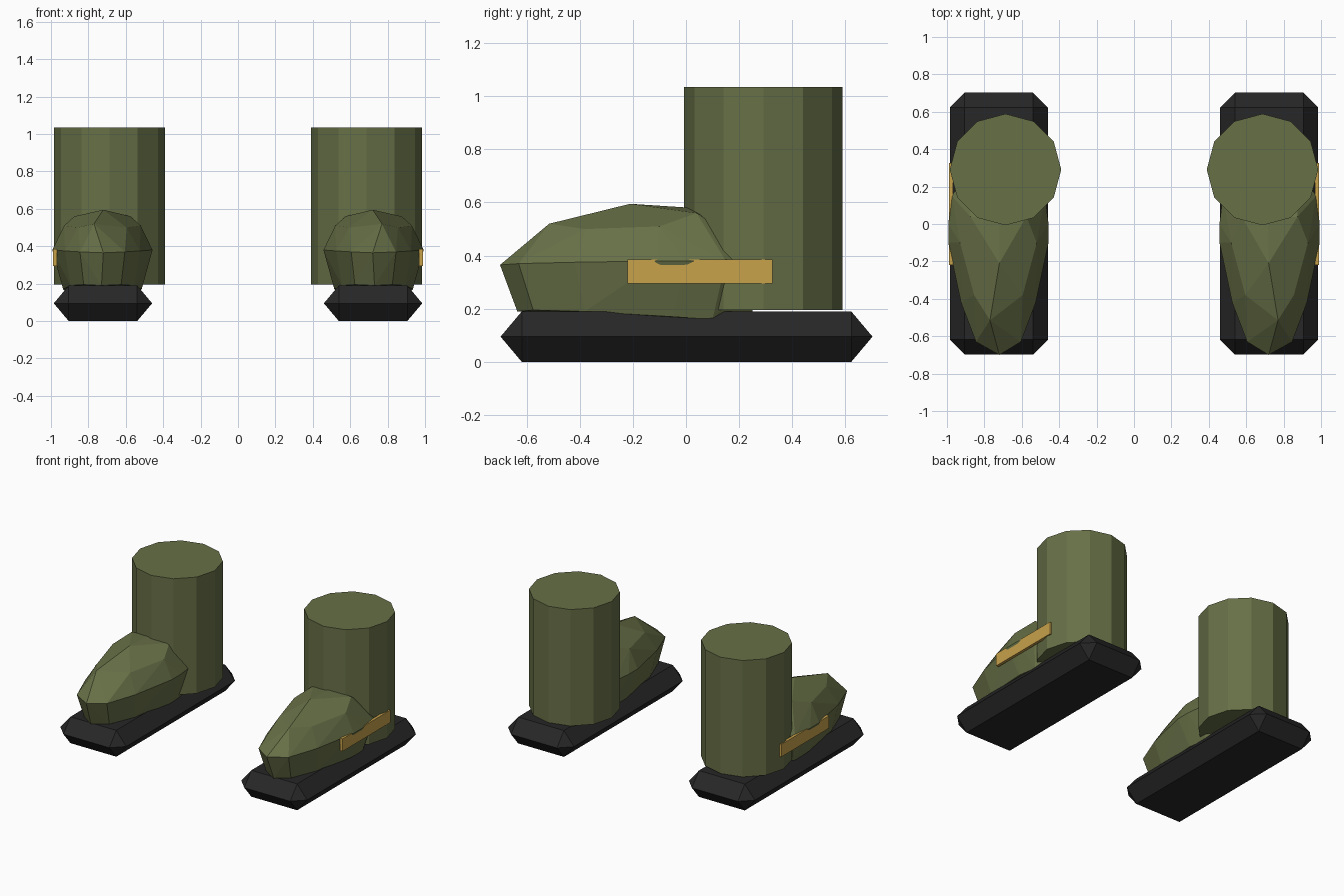
import bpy, bmesh, math
from mathutils import Vector

if "Cube" in bpy.data.objects:
    bpy.data.objects.remove(bpy.data.objects["Cube"])


def material(name, rgb):
    m = bpy.data.materials.new(name)
    m.diffuse_color = (*rgb, 1)
    m.use_nodes = True
    m.node_tree.nodes["Principled BSDF"].inputs["Base Color"].default_value = m.diffuse_color
    return m


GREEN = material("olive green", (0.135, 0.16, 0.062))
BLACK = material("sole black", (0.02, 0.02, 0.02))
GOLD = material("buckle gold", (0.58, 0.36, 0.07))


def finish(bm, name, mat):
    """Make an object on the +x boot and a mirrored copy on the -x boot."""
    bmesh.ops.recalc_face_normals(bm, faces=bm.faces)
    for side in ("right", "left"):
        me = bpy.data.meshes.new(f"{side}_{name}")
        bm.to_mesh(me)
        me.materials.append(mat)
        bpy.context.collection.objects.link(bpy.data.objects.new(me.name, me))
        bmesh.ops.scale(bm, vec=(-1, 1, 1), verts=bm.verts)
        bmesh.ops.reverse_faces(bm, faces=bm.faces)
    bm.free()


def hull(points):
    """Faceted convex solid around a set of points."""
    bm = bmesh.new()
    for p in points:
        bm.verts.new(p)
    r = bmesh.ops.convex_hull(bm, input=bm.verts)
    loose = [v for v in bm.verts if not v.link_faces]
    bmesh.ops.delete(bm, geom=loose, context='VERTS')
    bmesh.ops.dissolve_limit(bm, angle_limit=0.02, verts=bm.verts, edges=bm.edges)
    return bm


# Sole: block with every edge chamfered up to its mid height
cx, cy, a, b, c, h = 0.722, 0.002, 0.263, 0.70, 0.08, 0.19
pts = []
for sx in (-1, 1):
    for sy in (-1, 1):
        for x, y, z in ((a, b - c, h / 2), (a - c, b, h / 2),
                        (a - c, b - c, 0), (a - c, b - c, h)):
            pts.append((cx + sx * x, cy + sy * y, z))
finish(hull(pts), "sole", BLACK)

# Leg shaft: twelve-sided cylinder
bm = bmesh.new()
bmesh.ops.create_cone(bm, cap_ends=True, segments=12, radius1=0.298,
                      radius2=0.298, depth=0.84)
bmesh.ops.translate(bm, verts=bm.verts, vec=(0.687, 0.291, 0.615))
finish(bm, "leg_shaft", GREEN)

# Foot: faceted toe dome, half-outlines mirrored about its middle line
half = [
    # widest line
    (0.12, -0.63, 0.37), (0.20, -0.42, 0.375), (0.268, -0.10, 0.38),
    (0.268, 0.0, 0.38), (0.25, 0.15, 0.38), (0.15, 0.30, 0.38),
    # bottom line
    (0.10, -0.575, 0.195), (0.17, -0.38, 0.19), (0.21, -0.05, 0.17),
    (0.20, 0.10, 0.16), (0.10, 0.25, 0.19),
    # shoulder line
    (0.13, -0.38, 0.50), (0.205, -0.10, 0.51), (0.15, 0.04, 0.56),
]
pts = [(0.725 + s * x, y, z) for x, y, z in half for s in (-1, 1)]
pts += [(0.72, -0.70, 0.365), (0.73, -0.635, 0.19), (0.77, -0.515, 0.52),
        (0.72, -0.21, 0.595), (0.72, 0.02, 0.58), (0.72, 0.20, 0.48)]
finish(hull(pts), "foot", GREEN)

# Buckle strip on the outer side, partly sunk into the foot
bm = bmesh.new()
bmesh.ops.create_cube(bm, size=1)
bmesh.ops.scale(bm, vec=(0.02, 0.545, 0.09), verts=bm.verts)
bmesh.ops.translate(bm, verts=bm.verts, vec=(0.979, 0.053, 0.34))
finish(bm, "buckle_strip", GOLD)
